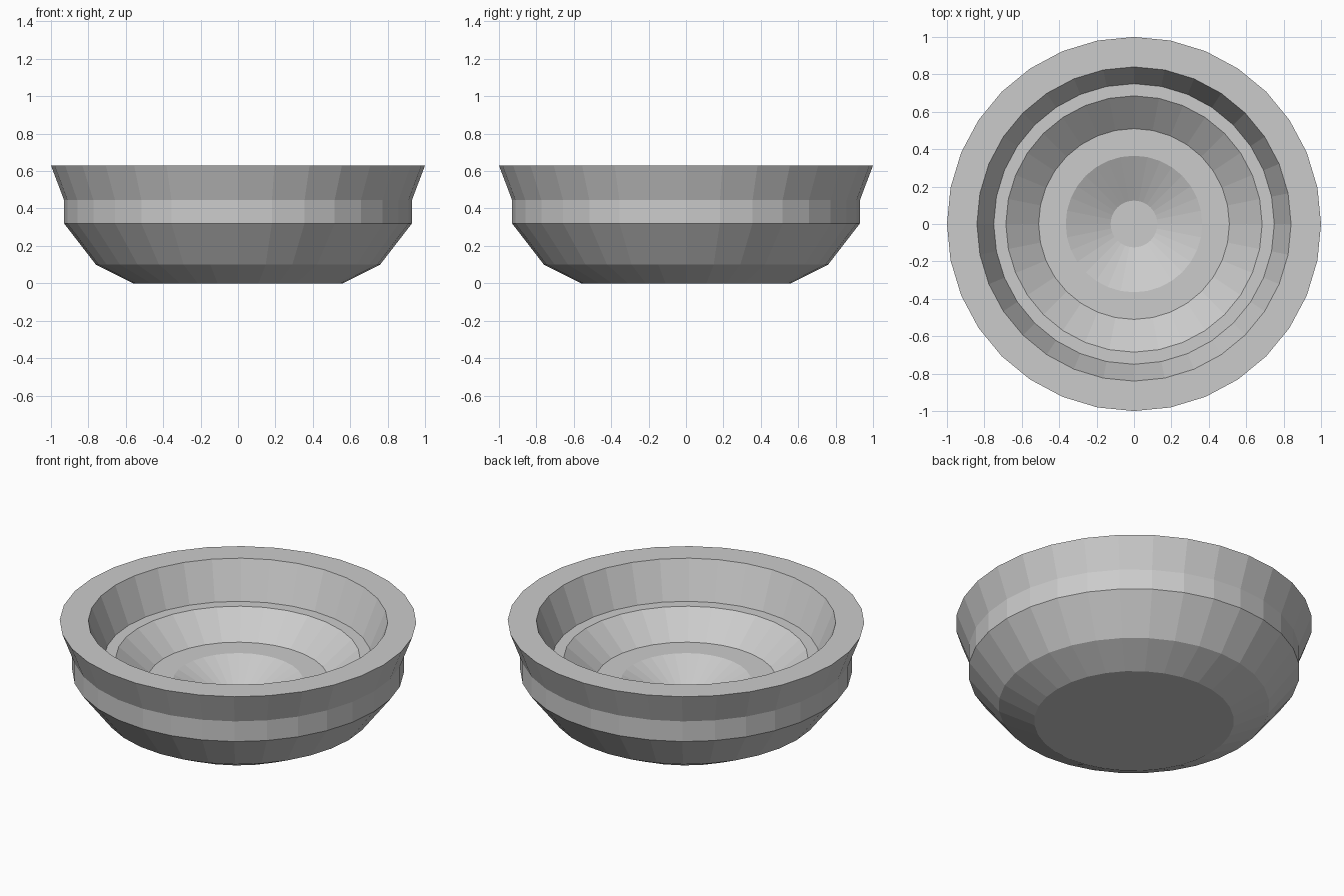
import bpy, bmesh
from math import sin, cos, tau

if "Cube" in bpy.data.objects:
    bpy.data.objects.remove(bpy.data.objects["Cube"])

SIDES = 32

# Half cross-section (radius, height): underside, outer wall, rim, stepped inside
profile = [
    (0.56, 0.0), (0.76, 0.10), (0.93, 0.32), (0.93, 0.445), (1.0, 0.63),
    (0.84, 0.63), (0.75, 0.405), (0.685, 0.405), (0.51, 0.264),
    (0.365, 0.264), (0.125, 0.155),
]


def lathe(name, points, sides):
    """Revolve a profile around z and close both ends with flat discs."""
    bm = bmesh.new()
    rings = [[bm.verts.new((r * cos(tau * i / sides), r * sin(tau * i / sides), z))
              for i in range(sides)] for r, z in points]
    for a, b in zip(rings, rings[1:]):
        for i in range(sides):
            j = (i + 1) % sides
            bm.faces.new((a[i], a[j], b[j], b[i]))
    bm.faces.new(rings[0][::-1])
    bm.faces.new(rings[-1])
    bmesh.ops.recalc_face_normals(bm, faces=bm.faces)
    mesh = bpy.data.meshes.new(name)
    bm.to_mesh(mesh)
    bm.free()
    obj = bpy.data.objects.new(name, mesh)
    bpy.context.collection.objects.link(obj)
    return obj


# Bowl with thick rim, inner ledge and sunken centre
lathe("stepped_bowl", profile, SIDES)
